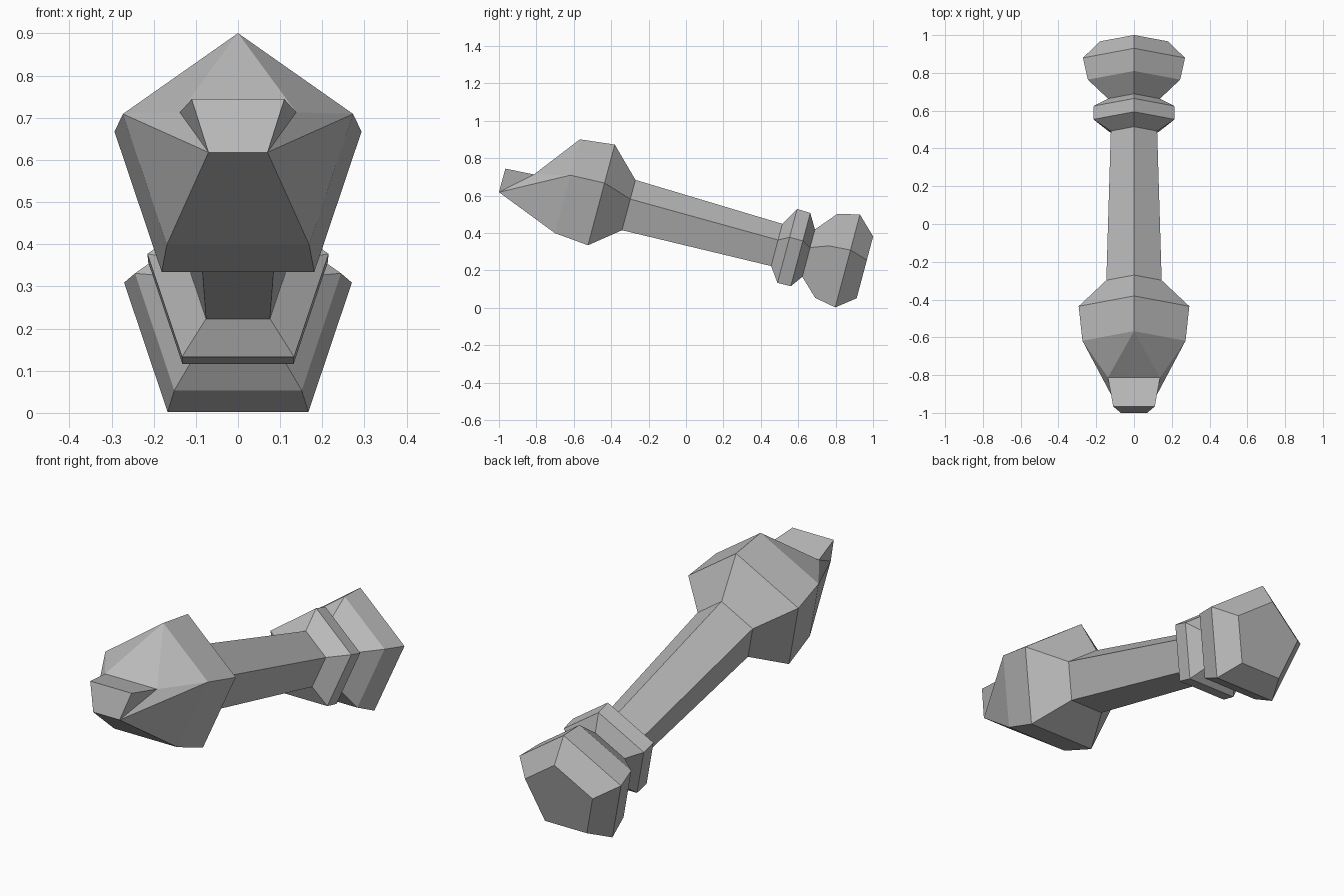
import bpy, bmesh, math
from mathutils import Vector

if "Cube" in bpy.data.objects:
    bpy.data.objects.remove(bpy.data.objects["Cube"])

grey = bpy.data.materials.new("plain grey")
grey.diffuse_color = (0.5, 0.5, 0.5, 1)
grey.use_nodes = True
grey.node_tree.nodes["Principled BSDF"].inputs["Base Color"].default_value = grey.diffuse_color

TILT = math.radians(14.9)
UP = Vector((0, math.sin(TILT), math.cos(TILT)))   # ring plane up direction

bm = bmesh.new()


def ring(y, r):
    """Pentagon square to the sloping axis, order: top, right, low right, low left, left."""
    c = Vector((0, y, 0.4525 - 0.2665 * y))
    return [bm.verts.new(c + UP * (r * math.cos(a)) + Vector((r * math.sin(a), 0, 0)))
            for a in (math.tau * i / 5 for i in range(5))]


# Head, shaft, collar and pommel: centre y and radius along the axis
sections = [(-0.641, 0.287), (-0.46, 0.308),                 # head
            (-0.31, 0.154), (0.482, 0.129),                  # shaft
            (0.536, 0.226), (0.607, 0.224), (0.652, 0.145),  # collar
            (0.744, 0.257), (0.857, 0.284), (0.952, 0.189)]  # pommel
rings = [ring(y, r) for y, r in sections]
for a, b in zip(rings, rings[1:]):
    for i in range(5):
        j = (i + 1) % 5
        bm.faces.new((a[i], a[j], b[j], b[i]))
bm.faces.new(rings[-1])


# Snout: wedge that closes the front of the head
def pair(x, y, z):
    return [bm.verts.new((s * x, y, z)) for s in (1, -1)]


root = pair(0.138, -0.813, 0.713)
lip = pair(0.11, -0.966, 0.744)
tip = pair(0.07, -1.0, 0.618)
top, right, low_r, low_l, left = rings[0]
for k, (side, low) in enumerate(((right, low_r), (left, low_l))):
    bm.faces.new((top, side, root[k]))
    bm.faces.new((side, tip[k], root[k]))
    bm.faces.new((side, low, tip[k]))
    bm.faces.new((root[k], tip[k], lip[k]))
bm.faces.new((top, root[0], root[1]))
bm.faces.new((root[0], lip[0], lip[1], root[1]))
bm.faces.new((lip[0], tip[0], tip[1], lip[1]))
bm.faces.new((tip[0], low_r, low_l, tip[1]))

bmesh.ops.recalc_face_normals(bm, faces=bm.faces)
mesh = bpy.data.meshes.new("pentagonal_club")
bm.to_mesh(mesh)
bm.free()
mesh.materials.append(grey)
club = bpy.data.objects.new("pentagonal_club", mesh)
bpy.context.collection.objects.link(club)
